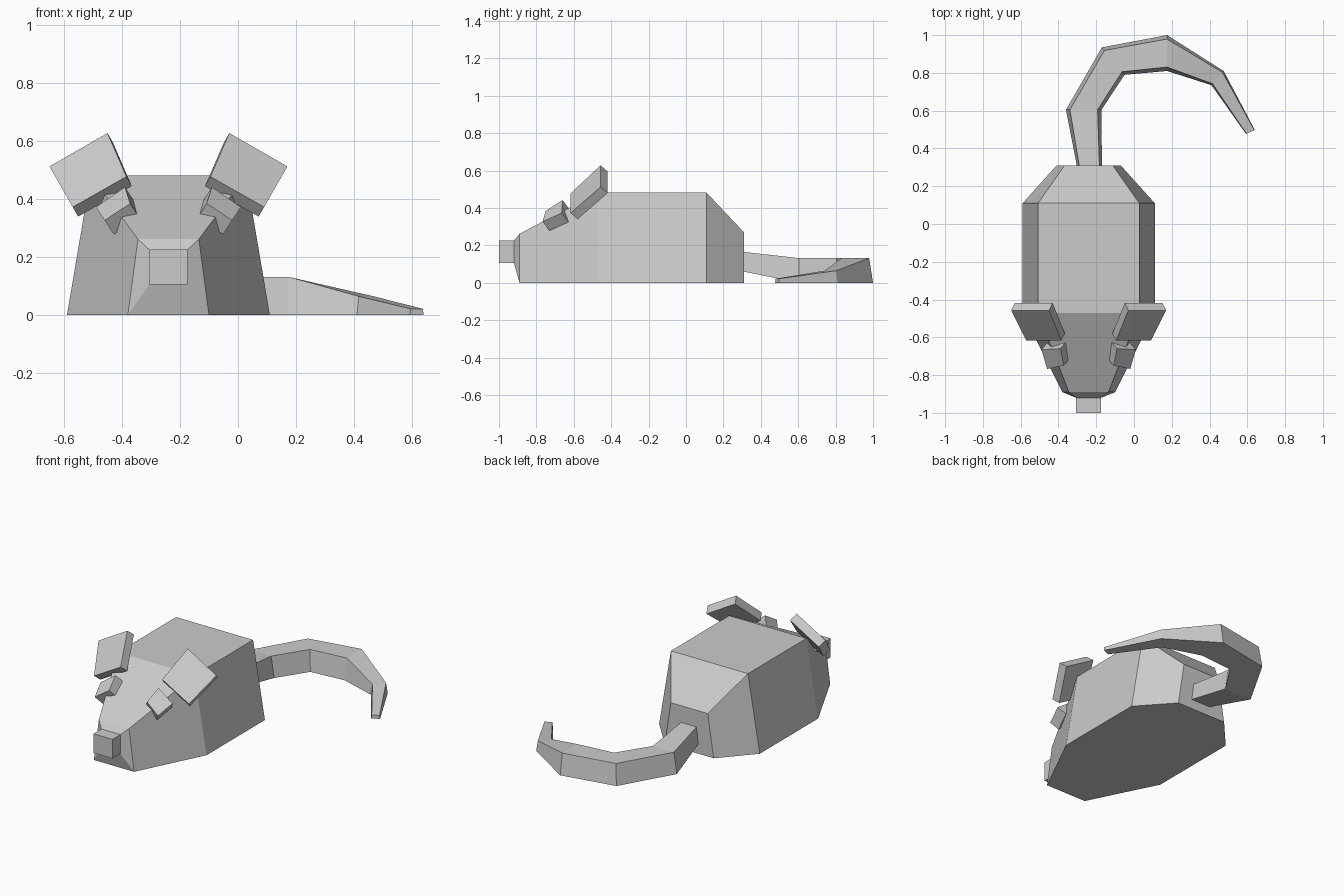
import bpy
import bmesh
from mathutils import Vector

cube = bpy.data.objects.get("Cube")
if cube:
    bpy.data.objects.remove(cube, do_unlink=True)

MID = -0.24  # symmetry plane of the body

grey = bpy.data.materials.new("plain grey")
grey.use_nodes = True
colour = (0.6, 0.6, 0.6, 1)
grey.diffuse_color = colour
grey.node_tree.nodes["Principled BSDF"].inputs["Base Color"].default_value = colour


def loft(name, rings):
    """Skin a row of four-sided rings and close both ends."""
    bm = bmesh.new()
    rows = [[bm.verts.new(p) for p in ring] for ring in rings]
    for a, b in zip(rows, rows[1:]):
        for i in range(4):
            j = (i + 1) % 4
            bm.faces.new((a[i], a[j], b[j], b[i]))
    bm.faces.new(rows[0])
    bm.faces.new(rows[-1])
    bmesh.ops.recalc_face_normals(bm, faces=bm.faces)
    mesh = bpy.data.meshes.new(name)
    bm.to_mesh(mesh)
    bm.free()
    mesh.materials.append(grey)
    obj = bpy.data.objects.new(name, mesh)
    bpy.context.collection.objects.link(obj)
    return obj


def slab_pair(name, inner_top, outer_top, outer_low, inner_low, depth):
    """Tilted slab thickened along its normal, on both sides of the head."""
    face = [Vector(p) for p in (inner_top, outer_top, outer_low, inner_low)]
    normal = (face[1] - face[0]).cross(face[3] - face[0]).normalized()
    back = [p + normal * depth for p in face]
    loft("left_" + name, [face, back])
    flip = lambda ring: [(2 * MID - p.x, p.y, p.z) for p in ring]
    loft("right_" + name, [flip(face), flip(back)])


# Body: y, half width at bottom, half width at top, bottom z, top z
stations = [
    (-1.0, 0.066, 0.066, 0.106, 0.226),   # nose tip
    (-0.92, 0.066, 0.066, 0.106, 0.226),  # nose root
    (-0.89, 0.14, 0.105, 0, 0.262),       # muzzle
    (-0.47, 0.35, 0.268, 0, 0.482),       # brow
    (0.11, 0.35, 0.268, 0, 0.482),        # hips
    (0.31, 0.17, 0.128, 0, 0.27),         # rump
]
loft("body", [[(MID - b, y, lo), (MID + b, y, lo), (MID + t, y, hi), (MID - t, y, hi)]
              for y, b, t, lo, hi in stations])

# Tail: outer foot, inner foot, bottom z, top z; the top edges are drawn in
tail = [
    ((-0.303, 0.31), (-0.17, 0.31), 0.06, 0.165, 0.1),
    ((-0.36, 0.605), (-0.172, 0.605), 0, 0.132, 0.11),
    ((-0.17, 0.935), (-0.05, 0.79), 0, 0.132, 0.11),
    ((0.175, 1.0), (0.175, 0.81), 0, 0.132, 0.11),
    ((0.475, 0.81), (0.41, 0.735), 0, 0.065, 0.1),
    ((0.64, 0.497), (0.593, 0.477), 0, 0.022, 0.05),
]
rings = []
for outer, inner, lo, hi, inset in tail:
    o, i = Vector(outer), Vector(inner)
    to, ti = o.lerp(i, inset), i.lerp(o, inset)
    rings.append([(*o, lo), (*i, lo), (*ti, hi), (*to, hi)])
loft("tail", rings)

# Ears and eyes
slab_pair("ear", (-0.03, -0.457, 0.628), (0.17, -0.457, 0.513),
          (0.09, -0.617, 0.373), (-0.095, -0.617, 0.478), 0.054)
slab_pair("eye", (-0.09, -0.66, 0.442), (0.01, -0.665, 0.373),
          (-0.02, -0.767, 0.327), (-0.108, -0.75, 0.385), 0.068)
